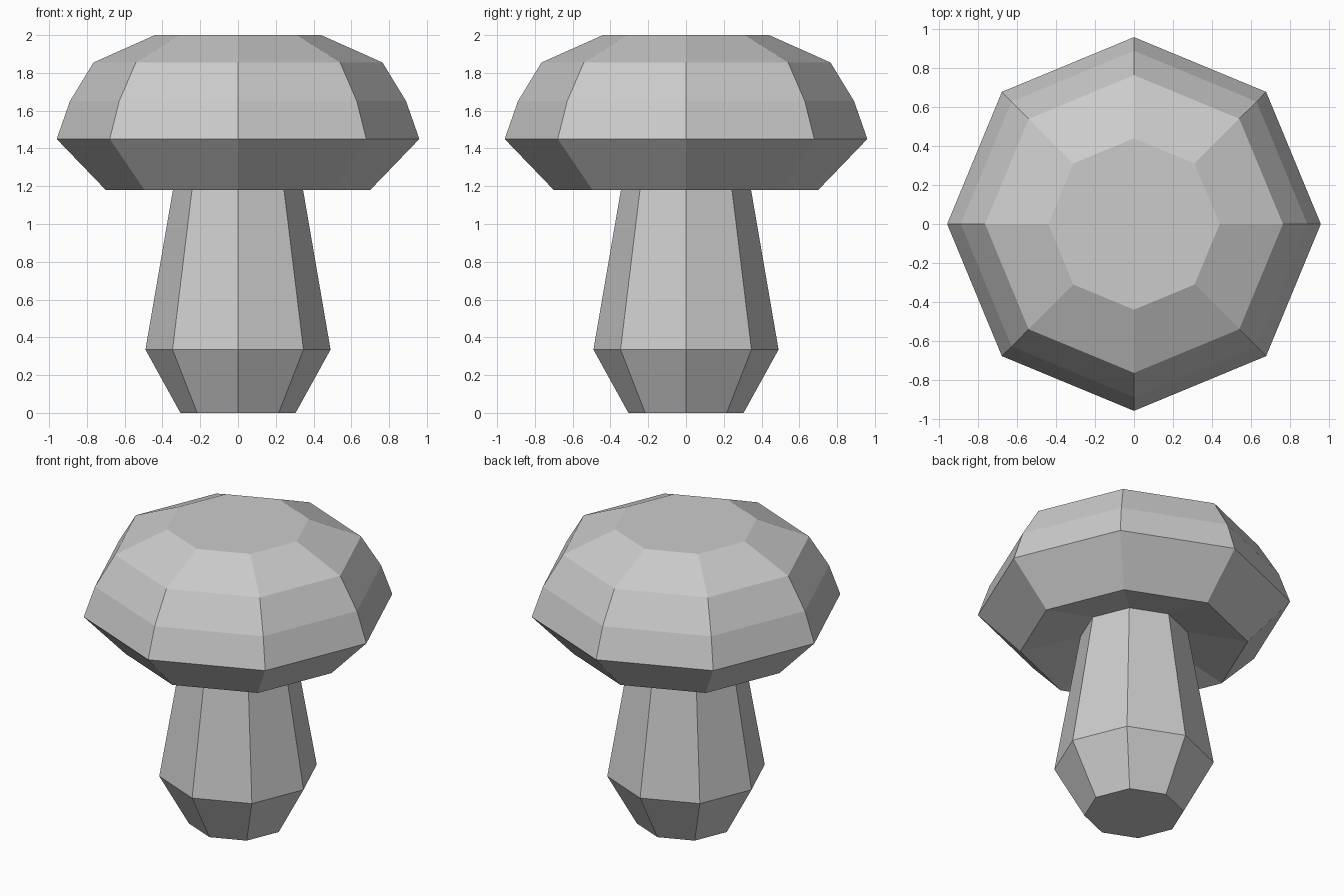
import bpy
import bmesh
from math import cos, sin, tau

SIDES = 8

cube = bpy.data.objects.get("Cube")
if cube:
    bpy.data.objects.remove(cube, do_unlink=True)


def make_material(name, colour):
    mat = bpy.data.materials.new(name)
    mat.use_nodes = True
    mat.diffuse_color = colour
    mat.node_tree.nodes["Principled BSDF"].inputs["Base Color"].default_value = colour
    return mat


def lathe(name, profile, mat):
    """Faceted solid from (radius, height) rings, listed bottom to top."""
    bm = bmesh.new()
    rings = [[bm.verts.new((r * cos(tau * i / SIDES), r * sin(tau * i / SIDES), z))
              for i in range(SIDES)] for r, z in profile]
    for low, high in zip(rings, rings[1:]):
        for i in range(SIDES):
            j = (i + 1) % SIDES
            bm.faces.new((low[i], low[j], high[j], high[i]))
    bm.faces.new(rings[0][::-1])
    bm.faces.new(rings[-1])
    bmesh.ops.recalc_face_normals(bm, faces=bm.faces[:])
    mesh = bpy.data.meshes.new(name)
    bm.to_mesh(mesh)
    bm.free()
    mesh.materials.append(mat)
    obj = bpy.data.objects.new(name, mesh)
    bpy.context.collection.objects.link(obj)
    return obj


grey = make_material("plain grey", (0.6, 0.6, 0.6, 1))

# Stalk: narrow foot, bulge, then a taper up into the cap
lathe("stalk", [(0.305, 0), (0.49, 0.335), (0.33, 1.265)], grey)

# Cap: hollowed underside, flared rim, stepped dome with a flat crown
lathe("cap", [(0.33, 1.265), (0.70, 1.18), (0.96, 1.45),
              (0.89, 1.65), (0.765, 1.855), (0.44, 2.0)], grey)
